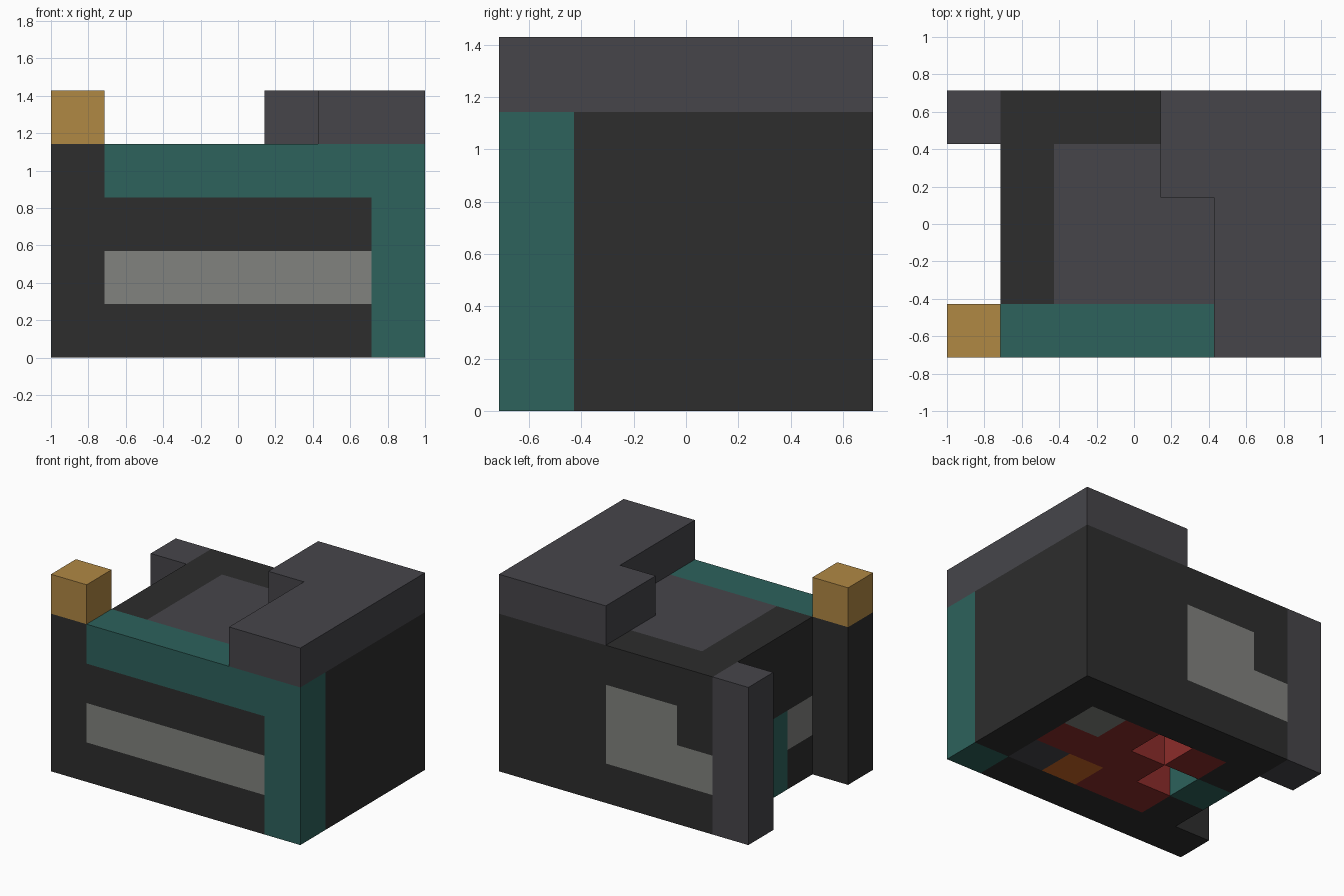
import bpy
import bmesh
from mathutils import Vector

cube = bpy.data.objects.get("Cube")
if cube:
    bpy.data.objects.remove(cube, do_unlink=True)

UNIT = 2 / 7                       # block size: the model is 7 x 5 x 5 blocks
ORIGIN = Vector((-3.5, -2.5, 0))


def material(name, rgb):
    """Flat material from 0-255 display values."""
    linear = [((c / 255 + 0.055) / 1.055) ** 2.4 for c in rgb] + [1]
    mat = bpy.data.materials.new(name)
    mat.use_nodes = True
    mat.diffuse_color = linear
    bsdf = mat.node_tree.nodes["Principled BSDF"]
    bsdf.inputs["Base Color"].default_value = linear
    bsdf.inputs["Roughness"].default_value = 0.9
    return mat


charcoal = material("charcoal", (45, 45, 45))
slate = material("slate", (70, 69, 74))
pale_grey = material("pale_grey", (129, 130, 126))
teal = material("teal", (45, 98, 92))
gold = material("gold", (176, 136, 68))
red = material("red", (140, 44, 42))
orange = material("orange", (200, 101, 38))

blocks = {}                        # block position -> part name
part_material = {}


def fill(part, mat, xs, ys, zs):
    """Assign an inclusive range of blocks to a part; later parts replace earlier."""
    part_material[part] = mat
    for x in range(xs[0], xs[1] + 1):
        for y in range(ys[0], ys[1] + 1):
            for z in range(zs[0], zs[1] + 1):
                blocks[x, y, z] = part


# Main body and corner posts
fill("body", charcoal, (1, 6), (0, 4), (0, 3))
fill("front_post", charcoal, (0, 0), (0, 0), (0, 3))
fill("front_post_cap", gold, (0, 0), (0, 0), (4, 4))
fill("rear_post", slate, (0, 0), (4, 4), (0, 3))

# Front trim and stripe
fill("front_trim", teal, (1, 6), (0, 0), (3, 3))
fill("front_trim", teal, (6, 6), (0, 0), (0, 3))
fill("front_stripe", pale_grey, (1, 5), (0, 0), (1, 1))

# Rear panel, stepped
fill("rear_panel", pale_grey, (1, 3), (4, 4), (1, 1))
fill("rear_panel", pale_grey, (2, 3), (4, 4), (2, 2))

# Side stripe with a teal centre
fill("side_stripe", pale_grey, (1, 1), (1, 3), (1, 1))
fill("side_centre", teal, (1, 1), (2, 2), (0, 1))

# Top panel and raised ledge
fill("top_panel", slate, (2, 5), (1, 3), (3, 3))
fill("ledge", slate, (5, 6), (0, 4), (4, 4))
fill("ledge", slate, (4, 4), (3, 4), (4, 4))

# Underside core with coloured blocks and two pits
fill("underside_core", red, (2, 5), (1, 3), (0, 1))
fill("underside_pale_block", pale_grey, (5, 5), (3, 3), (0, 0))
fill("underside_slate_block", slate, (5, 5), (1, 1), (0, 0))
fill("underside_orange_block", orange, (4, 4), (1, 1), (0, 0))
for pit in ((3, 3, 0), (2, 2, 0)):
    del blocks[pit]


def build(part):
    """Make one object from the exposed sides of a part's blocks."""
    bm = bmesh.new()
    for cell in [c for c, owner in blocks.items() if owner == part]:
        centre = Vector(cell) + Vector((0.5, 0.5, 0.5)) + ORIGIN
        for axis in range(3):
            for sign in (-1, 1):
                normal = Vector((0, 0, 0))
                normal[axis] = sign
                if tuple(int(a + b) for a, b in zip(cell, normal)) in blocks:
                    continue
                u = Vector((0, 0, 0))
                u[(axis + 1) % 3] = 0.5
                v = normal.cross(u)
                mid = centre + normal / 2
                corners = (mid - u - v, mid + u - v, mid + u + v, mid - u + v)
                bm.faces.new([bm.verts.new(c * UNIT) for c in corners])
    bmesh.ops.remove_doubles(bm, verts=bm.verts, dist=0.001)
    mesh = bpy.data.meshes.new(part)
    bm.to_mesh(mesh)
    bm.free()
    mesh.materials.append(part_material[part])
    bpy.context.scene.collection.objects.link(bpy.data.objects.new(part, mesh))


for part in part_material:
    build(part)
